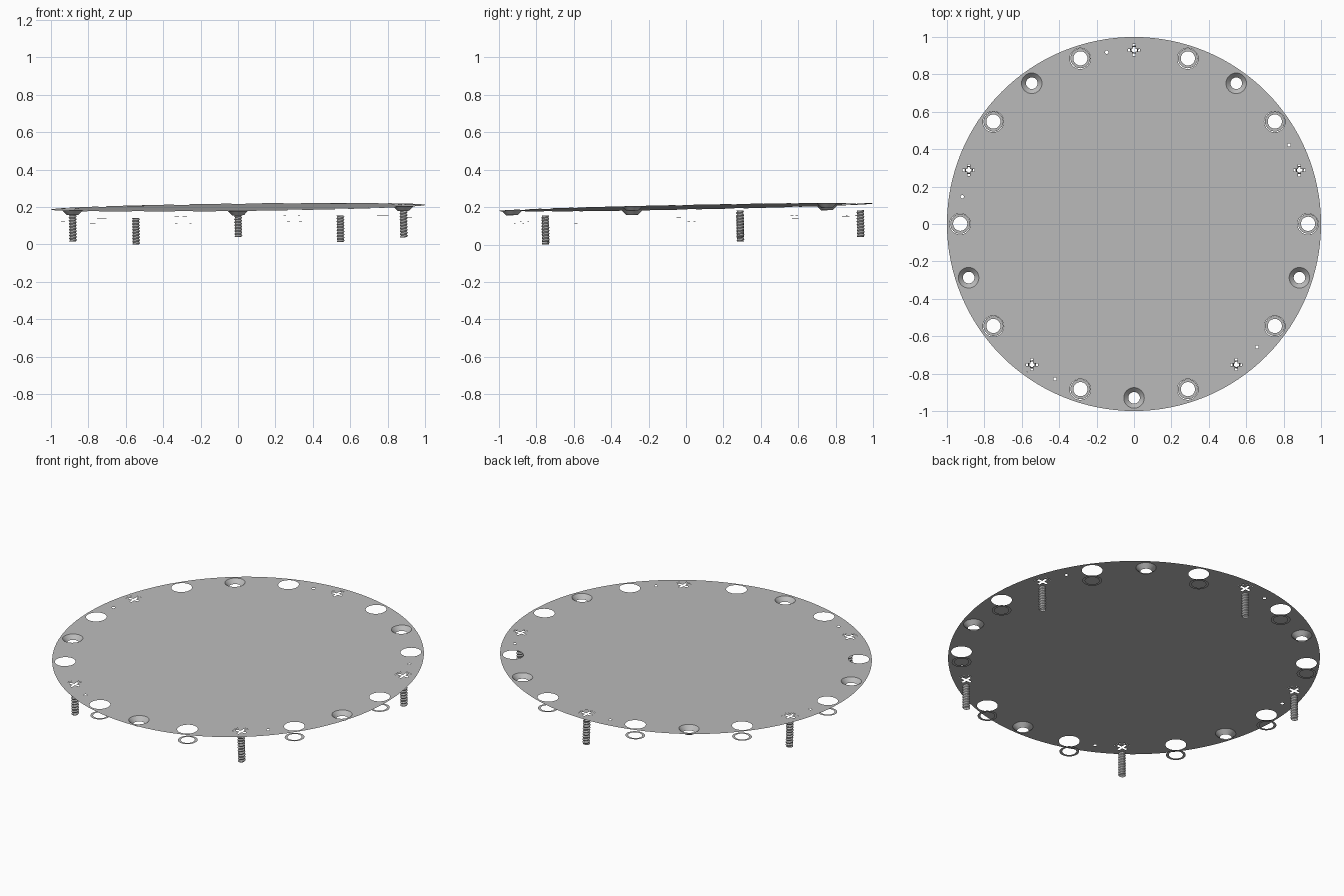
import bpy, bmesh
from math import sin, cos, tau, radians
from mathutils import Matrix, Vector

cube = bpy.data.objects.get("Cube")
if cube:
    bpy.data.objects.remove(cube)

grey = bpy.data.materials.new("grey metal")
grey.use_nodes = True
colour = (0.5, 0.5, 0.5, 1)
grey.diffuse_color = colour
grey.node_tree.nodes["Principled BSDF"].inputs["Base Color"].default_value = colour

# The whole assembly leans slightly up towards the back and left
normal = Vector((-0.0125, -0.02, 1)).normalized()
lean = Vector((0, 0, 1)).rotation_difference(normal).to_matrix().to_4x4()
frame = Matrix.Translation((0, 0, 0.199)) @ lean
RING = 0.93


def circle(r, n=32, cx=0, cy=0):
    return [(cx + r * cos(tau * i / n), cy + r * sin(tau * i / n)) for i in range(n)]


def at_station(angle):
    return RING * cos(angle), RING * sin(angle)


def finish(bm, name):
    mesh = bpy.data.meshes.new(name)
    bm.to_mesh(mesh)
    bm.free()
    mesh.materials.append(grey)
    return mesh


def sheet(name, loops):
    """Flat sheet bounded by the first loop, with the others as holes."""
    bm = bmesh.new()
    for loop in loops:
        vs = [bm.verts.new((x, y, 0)) for x, y in loop]
        for a, b in zip(vs, vs[1:] + vs[:1]):
            bm.edges.new((a, b))
    bmesh.ops.triangle_fill(bm, edges=bm.edges[:], use_beauty=True, normal=(0, 0, 1))
    bm.normal_update()
    for f in bm.faces:
        if f.normal.z < 0:
            f.normal_flip()
    return finish(bm, name)


def tube(name, rings):
    """Open tube skinned over rings of points, listed from top to bottom."""
    bm = bmesh.new()
    rows = [[bm.verts.new(p) for p in ring] for ring in rings]
    for top, low in zip(rows, rows[1:]):
        for i in range(len(top)):
            j = (i + 1) % len(top)
            bm.faces.new((top[i], low[i], low[j], top[j]))
    return finish(bm, name)


def place(mesh, name, x=0, y=0, z=0):
    obj = bpy.data.objects.new(name, mesh)
    bpy.context.scene.collection.objects.link(obj)
    obj.matrix_world = frame @ Matrix.Translation((x, y, z))


# Round plate: holes alternate clear, screw, clear, countersunk
HOLE = {0: 0.056, 1: 0.045, 2: 0.056, 3: 0.055}
stations = [(k % 4, *at_station(radians(18 * k))) for k in range(20)]
pins = [at_station(radians(27 + 72 * k)) for k in range(5)]
loops = [circle(1, 128)]
loops += [circle(HOLE[kind], 32, x, y) for kind, x, y in stations]
loops += [circle(0.009, 12, x, y) for x, y in pins]
place(sheet("plate", loops), "plate")

# Loose washer
washer = sheet("washer", [circle(0.053), circle(0.038)])

# Screw head with a cross recess
w, arm = 0.007, 0.032
quarter = [(arm, -w), (arm, w), (w, w)]
cross = []
for q in range(4):
    c, s = round(cos(tau * q / 4)), round(sin(tau * q / 4))
    cross += [(x * c - y * s, x * s + y * c) for x, y in quarter]
head = sheet("screw_head", [circle(0.045), cross])

# Threaded shank: radius follows a helix
LENGTH, TURNS, STEPS, SIDES = 0.142, 9, 6, 16
rows = []
for k in range(TURNS * STEPS + 1):
    ring = []
    for i in range(SIDES):
        phase = (k / STEPS + i / SIDES) % 1
        r = 0.0155 + 0.006 * (1 - abs(2 * phase - 1))
        x, y = circle(r, SIDES)[i]
        ring.append((x, y, -LENGTH * k / (TURNS * STEPS)))
    rows.append(ring)
shank = tube("screw_thread", rows)

# Countersink cone, open at the bottom
cone = tube("countersink", [[(x, y, z) for x, y in circle(r)]
                            for r, z in ((0.055, 0), (0.031, -0.024))])
for f in cone.polygons:
    f.use_smooth = True

# Fit the hardware around the rim
for n, (kind, x, y) in enumerate(stations):
    if kind == 1:
        place(head, f"screw_head_{n}", x, y, -0.001)
        place(shank, f"screw_thread_{n}", x, y, -0.035)
    elif kind == 3:
        place(cone, f"countersink_{n}", x, y)
    else:
        place(washer, f"washer_{n}", x, y, -0.064)
